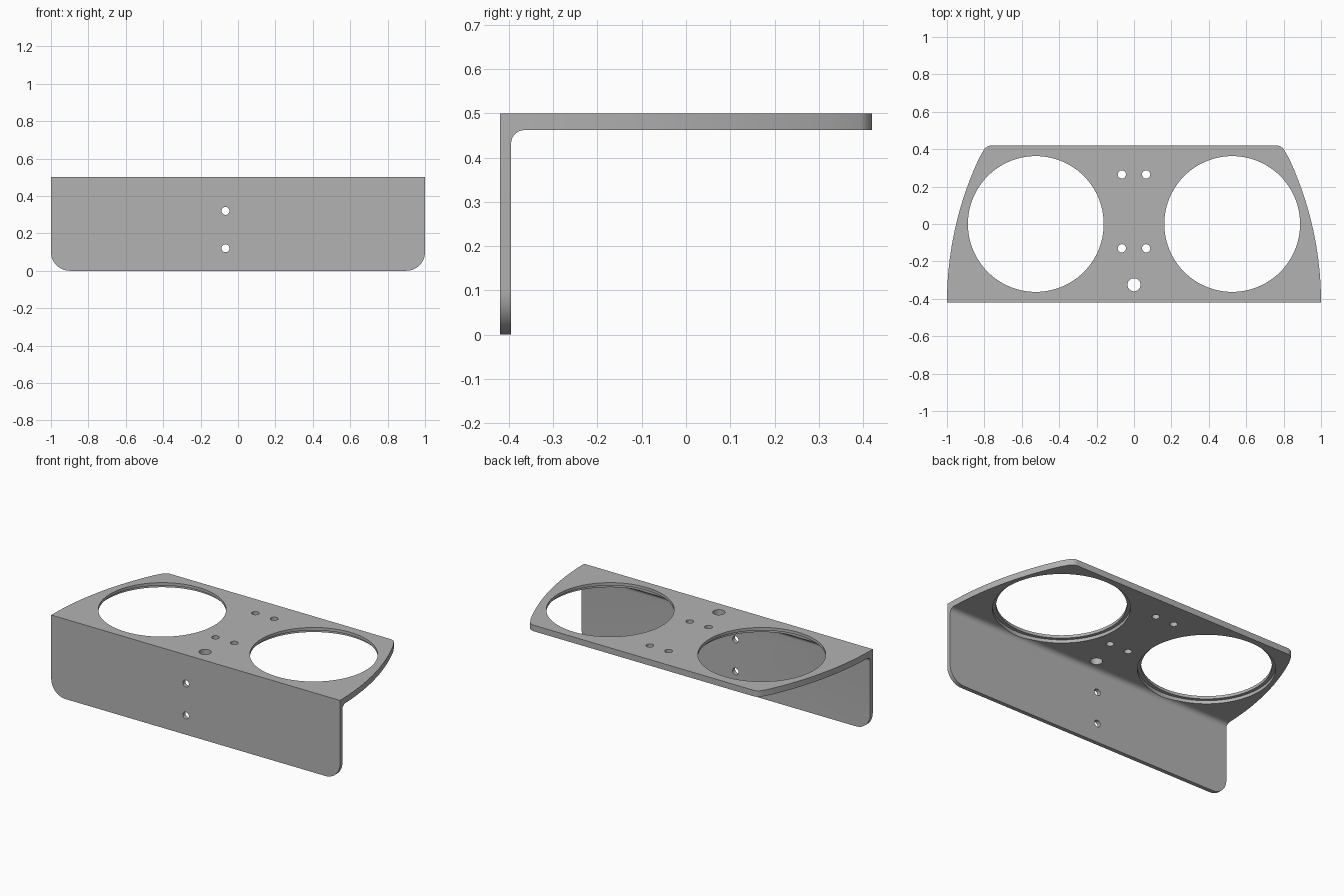
import bpy, bmesh, math
from mathutils import Vector

if "Cube" in bpy.data.objects:
    bpy.data.objects.remove(bpy.data.objects["Cube"])

metal = bpy.data.materials.new("grey metal")
metal.diffuse_color = (0.45, 0.45, 0.45, 1)
metal.use_nodes = True
metal.node_tree.nodes["Principled BSDF"].inputs["Base Color"].default_value = metal.diffuse_color


def prism(name, pts, axis, lo, hi):
    """Extrude a 2D outline along x, y or z."""
    place = {"x": lambda a, b, t: (t, a, b),
             "y": lambda a, b, t: (a, t, b),
             "z": lambda a, b, t: (a, b, t)}[axis]
    bm = bmesh.new()
    face = bm.faces.new([bm.verts.new(place(a, b, lo)) for a, b in pts])
    ext = bmesh.ops.extrude_face_region(bm, geom=[face])
    move = Vector(place(0, 0, hi - lo))
    bmesh.ops.translate(bm, vec=move, verts=[v for v in ext["geom"] if isinstance(v, bmesh.types.BMVert)])
    bmesh.ops.recalc_face_normals(bm, faces=bm.faces)
    mesh = bpy.data.meshes.new(name)
    bm.to_mesh(mesh)
    bm.free()
    mesh.materials.append(metal)
    obj = bpy.data.objects.new(name, mesh)
    bpy.context.collection.objects.link(obj)
    return obj


def arc(cx, cy, r, start, end, n):
    return [(cx + r * math.cos(math.radians(start + (end - start) * i / n)),
             cy + r * math.sin(math.radians(start + (end - start) * i / n))) for i in range(n + 1)]


def circle(cx, cy, r, n):
    return arc(cx, cy, r, 0, 360, n)[:-1]


def cut(target, tool, operation):
    mod = target.modifiers.new(tool.name, "BOOLEAN")
    mod.object = tool
    mod.operation = operation
    mod.solver = "EXACT"
    bpy.context.view_layer.objects.active = target
    bpy.ops.object.modifier_apply(modifier=mod.name)
    bpy.data.objects.remove(tool)


# L-shaped section with a fillet inside the bend
section = [(-0.42, -0.1), (-0.395, -0.1)]
section += arc(-0.365, 0.432, 0.03, 180, 90, 10)
section += [(0.42, 0.462), (0.42, 0.5), (-0.42, 0.5)]
bracket = prism("bracket", section, "x", -1.1, 1.1)

# Plan outline: bowed sides and rounded back corners
R = 1.82
right = [(1.0, -0.5)] + arc(1 - R, -0.42, R, 0, 25.2, 24)
right += arc(0.76, 0.37, 0.05, 25, 90, 8)
plan = right + [(-x, y) for x, y in reversed(right)]
cut(bracket, prism("plan_outline", plan, "z", -0.5, 1), "INTERSECT")

# Front outline: rounded lower corners
low = arc(0.9, 0.1, 0.1, -90, 0, 14) + [(1.2, 0.1), (1.2, 0.7)]
front = low + [(-x, z) for x, z in reversed(low)]
cut(bracket, prism("front_outline", front, "y", -1, 1), "INTERSECT")

# Large openings with a wider recess underneath
for x in (-0.525, 0.525):
    cut(bracket, prism("opening", circle(x, 0, 0.363, 96), "z", 0.4, 0.6), "DIFFERENCE")
    cut(bracket, prism("recess", circle(x, 0, 0.383, 96), "z", 0.4, 0.482), "DIFFERENCE")

# Small holes in the top plate
for x, y, r in [(sx * 0.065, y, 0.022) for sx in (-1, 1) for y in (0.265, -0.13)] + [(0, -0.325, 0.035)]:
    cut(bracket, prism("top_hole", circle(x, y, r, 32), "z", 0.4, 0.6), "DIFFERENCE")

# Screw holes in the front plate
for z in (0.12, 0.32):
    cut(bracket, prism("screw_hole", circle(-0.067, z, 0.021, 32), "y", -0.6, -0.2), "DIFFERENCE")

bpy.ops.object.select_all(action="DESELECT")
bracket.select_set(True)
bpy.context.view_layer.objects.active = bracket
bpy.ops.object.shade_smooth_by_angle(angle=math.radians(30))
